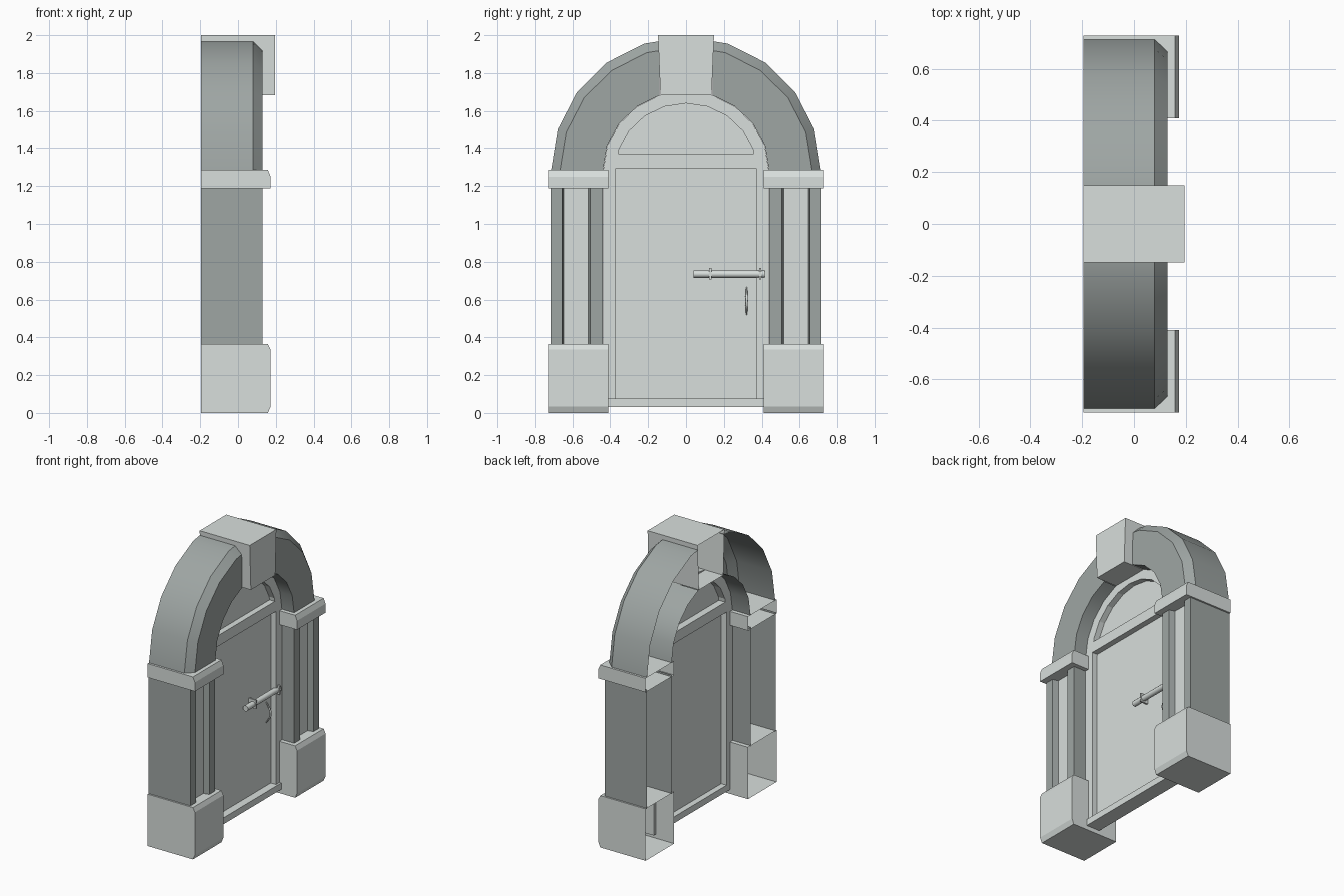
import bpy, bmesh, math
from mathutils import Vector

cube = bpy.data.objects.get("Cube")
if cube:
    bpy.data.objects.remove(cube, do_unlink=True)

BACK = -0.195      # open rear plane of the surround
SPRING = 1.285     # height where the arch starts
DOOR = -0.005      # plane of the door leaf


def material(name, rgb):
    m = bpy.data.materials.new(name)
    m.use_nodes = True
    m.diffuse_color = (*rgb, 1)
    m.node_tree.nodes["Principled BSDF"].inputs["Base Color"].default_value = (*rgb, 1)
    return m


LIGHT = material("pale_grey", (0.69, 0.735, 0.715))
DARK = material("mid_grey", (0.345, 0.38, 0.37))


def finish(name, bm, mats, smooth=0):
    bmesh.ops.recalc_face_normals(bm, faces=bm.faces)
    me = bpy.data.meshes.new(name)
    bm.to_mesh(me)
    bm.free()
    for m in mats:
        me.materials.append(m)
    ob = bpy.data.objects.new(name, me)
    bpy.context.collection.objects.link(ob)
    if smooth:
        bpy.ops.object.select_all(action='DESELECT')
        ob.select_set(True)
        bpy.context.view_layer.objects.active = ob
        bpy.ops.object.shade_smooth_by_angle(angle=math.radians(smooth))
    return ob


def skin(bm, rows):
    """Join successive rows of points with quads."""
    rows = [[bm.verts.new(p) for p in row] for row in rows]
    for a, b in zip(rows, rows[1:]):
        for i in range(len(a) - 1):
            bm.faces.new((a[i], a[i + 1], b[i + 1], b[i]))
    return rows


def arc(ry, rz, first=0, last=10):
    """Points (y, z) on the arch curve, in steps of 18 degrees."""
    angles = [math.radians(18 * i) for i in range(first, last + 1)]
    return [(ry * math.cos(t), SPRING + rz * math.sin(t)) for t in angles]


def open_block(name, profile, y0, y1, taper=0.0):
    """Extrude an x-z profile along y, capped at the ends, open at the rear."""
    bm = bmesh.new()
    zmax = max(z for x, z in profile)
    rows = skin(bm, [[(x, y + s * taper * (zmax - z), z) for x, z in profile]
                     for y, s in ((y0, 1), (y1, -1))])
    for row in rows:
        bm.faces.new(row)
    return finish(name, bm, [LIGHT])


def box(name, x, y, z):
    bm = bmesh.new()
    bmesh.ops.create_cube(bm, size=1)
    for v in bm.verts:
        v.co = Vector([r[0] if c < 0 else r[1] for c, r in zip(v.co, (x, y, z))])
    return finish(name, bm, [LIGHT])


def pilaster(name, s):
    """Shaft with a recessed front panel, open at the rear."""
    plan = [(BACK, .44), (.13, .44), (.13, .505), (.09, .515),
            (.09, .645), (.13, .655), (.13, .715), (BACK, .715)]
    bm = bmesh.new()
    skin(bm, [[(x, s * y, z) for x, y in plan] for z in (.36, 1.2)])
    for f in bm.faces:
        c = f.calc_center_median()
        f.material_index = int(abs(c.x - .09) < .001)
    return finish(name, bm, [DARK, LIGHT])


def arch_half(name, s):
    """Chamfered half arch, trimmed where it meets the keystone."""
    section = [(BACK, .712, .705), (.08, .712, .705), (.13, .665, .655),
               (.13, .438, .42), (BACK, .438, .42)]
    bm = bmesh.new()
    skin(bm, [[(x, s * y, z) for y, z in arc(ry, rz, 0, 5)] for x, ry, rz in section])
    bmesh.ops.bisect_plane(bm, geom=bm.verts[:] + bm.edges[:] + bm.faces[:],
                           plane_co=(0, s * .14, 0), plane_no=(0, s, 0),
                           clear_inner=True)
    return finish(name, bm, [DARK], smooth=30)


# Side piers: plinth, shaft, capital and half of the arch
plinth = [(BACK, 0), (.158, 0), (.173, .035), (.173, .335), (.158, .365), (BACK, .365)]
capital = [(BACK, 1.187), (.173, 1.187), (.173, 1.25), (.158, SPRING), (BACK, SPRING)]
for side, s in (("left", 1), ("right", -1)):
    y0, y1 = sorted((s * .41, s * .727))
    open_block("plinth_" + side, plinth, y0, y1)
    open_block("capital_" + side, capital, y0, y1)
    pilaster("pilaster_" + side, s)
    arch_half("arch_" + side, s)

# Tapered keystone
key = [(BACK, 1.682), (.195, 1.682), (.195, 2.0), (BACK, 2.0)]
open_block("keystone", key, -.148, .148, taper=.04)

# Door frame: two jambs joined by an arch, thicker than the leaf
bm = bmesh.new()
loops = []
for x, ry, rz in ((.036, .372, .355), (.036, .437, .419),
                  (-.055, .437, .419), (-.055, .372, .355)):
    path = [(ry, .05)] + arc(ry, rz) + [(-ry, .05)]
    loops.append([(x, y, z) for y, z in path])
skin(bm, loops + loops[:1])
bmesh.ops.remove_doubles(bm, verts=bm.verts, dist=.0001)
finish("door_frame", bm, [LIGHT])

# Door leaf, threshold and transom
box("door_leaf", (DOOR - .008, DOOR), (-.38, .38), (.05, 1.33))
box("threshold", (-.055, .05), (-.437, .437), (.03, .075))
box("transom", (-.055, .036), (-.375, .375), (1.295, 1.37))

# Arched panel above the transom
bm = bmesh.new()
bm.faces.new([bm.verts.new((DOOR, y, z)) for y, z in arc(.38, .363)])
finish("arched_panel", bm, [LIGHT])

# Sliding bolt with two staples
bm = bmesh.new()
bmesh.ops.create_cone(bm, cap_ends=True, segments=12, radius1=.02, radius2=.02, depth=.375)
for v in bm.verts:
    v.co = Vector((v.co.x + .03, v.co.z + .228, v.co.y + .735))
finish("door_bolt", bm, [LIGHT], smooth=40)
for n, y in enumerate((.128, .392)):
    box("bolt_staple_%d" % (n + 1), (DOOR, .054), (y - .006, y + .006), (.706, .768))

# Curved pull handle
pull = bpy.data.curves.new("pull_handle", 'CURVE')
pull.dimensions = '3D'
pull.bevel_depth = .007
pull.bevel_resolution = 1
pull.use_fill_caps = True
spline = pull.splines.new('POLY')
spline.points.add(8)
for i, p in enumerate(spline.points):
    bulge = math.sin(math.pi * i / 8)
    p.co = (DOOR + .035 * bulge, .32, .52 + .145 * i / 8, 1)
    p.radius = .4 + .6 * bulge
pull.materials.append(LIGHT)
bpy.context.collection.objects.link(bpy.data.objects.new("pull_handle", pull))
